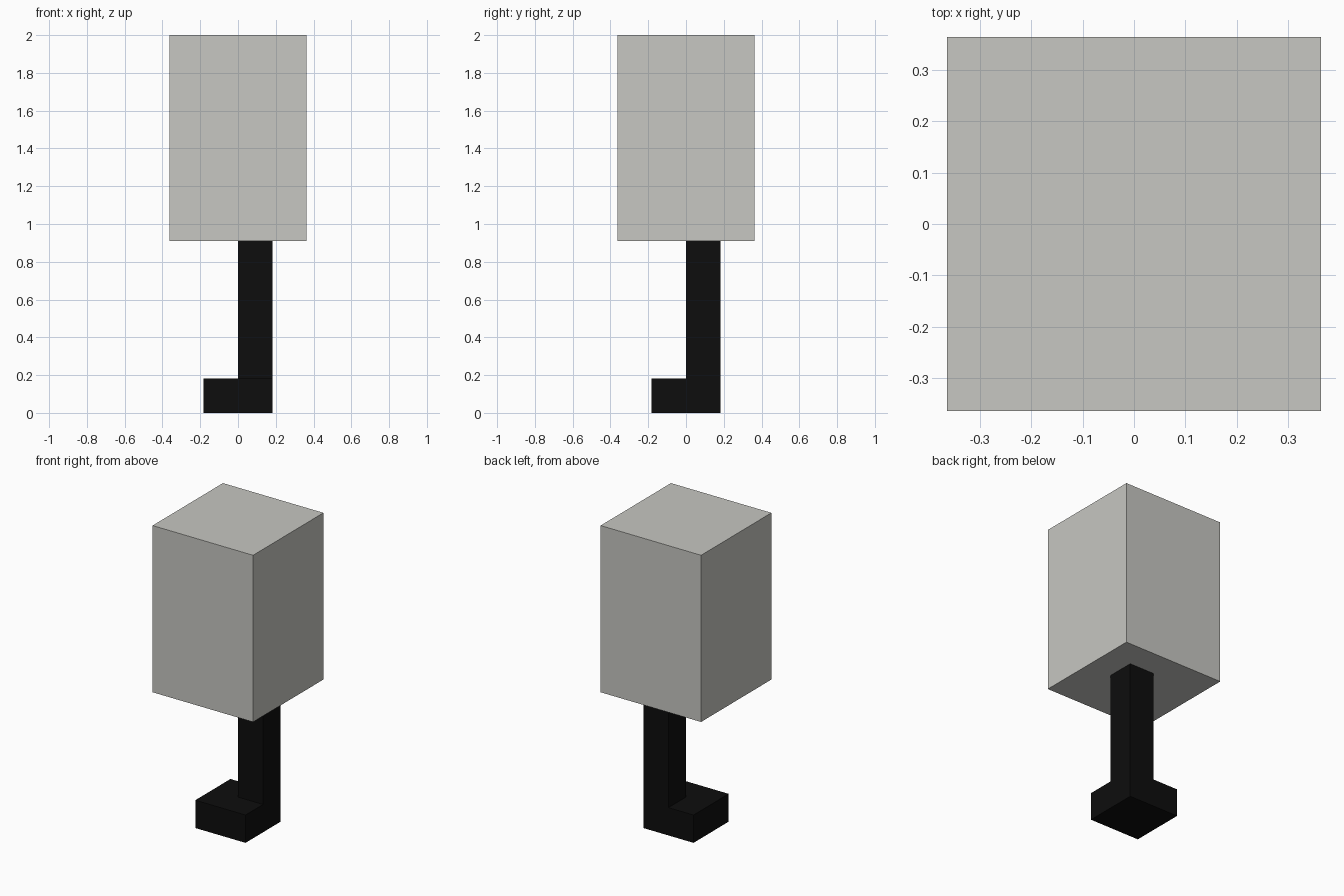
import bpy

if "Cube" in bpy.data.objects:
    bpy.data.objects.remove(bpy.data.objects["Cube"])


def material(name, rgb):
    mat = bpy.data.materials.new(name)
    mat.diffuse_color = (*rgb, 1.0)
    mat.use_nodes = True
    mat.node_tree.nodes["Principled BSDF"].inputs["Base Color"].default_value = mat.diffuse_color
    return mat


def box(name, low, high, mat):
    """Axis-aligned box between two opposite corners."""
    centre = [(a + b) / 2 for a, b in zip(low, high)]
    bpy.ops.mesh.primitive_cube_add(size=1, location=centre)
    obj = bpy.context.object
    obj.name = name
    obj.scale = [b - a for a, b in zip(low, high)]
    bpy.ops.object.transform_apply(location=False, rotation=False, scale=True)
    obj.data.materials.append(mat)
    return obj


U = 2 / 11  # module: the whole lamp is 11 modules tall
black = material("black", (0.004, 0.004, 0.004))
pale_grey = material("pale_grey", (0.571, 0.571, 0.539))

# Square foot
box("base", (-U, -U, 0), (U, U, U), black)
# Post rising from the back right corner of the foot
box("post", (0, 0, U), (U, U, 5 * U), black)
# Large block shade
box("shade", (-2 * U, -2 * U, 5 * U), (2 * U, 2 * U, 11 * U), pale_grey)
